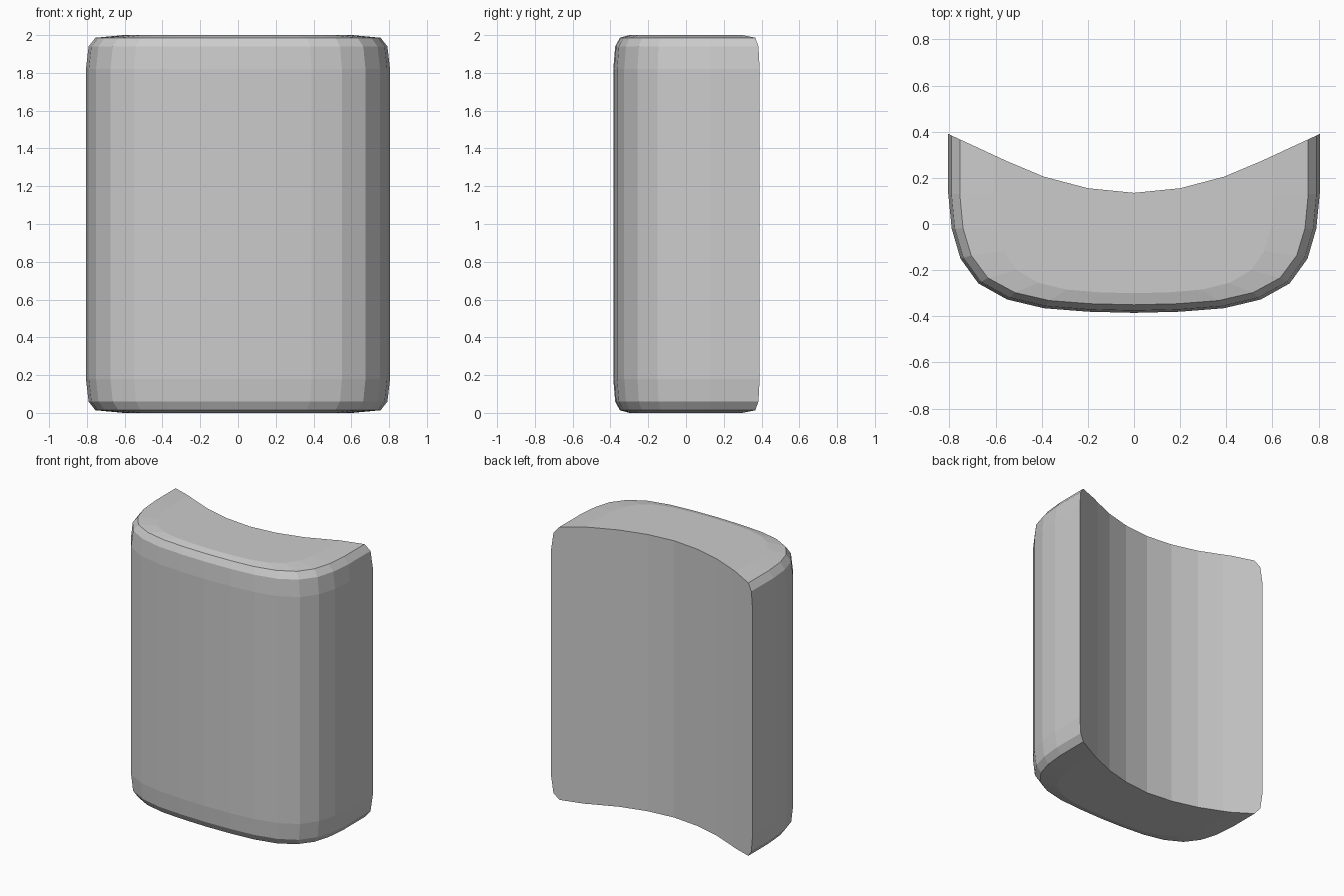
import bpy, bmesh

if "Cube" in bpy.data.objects:
    bpy.data.objects.remove(bpy.data.objects["Cube"])

# Half plan of the rounded front and of the concave back
FRONT = [(0, -.385), (.2, -.38), (.39, -.365), (.55, -.327), (.675, -.257),
         (.752, -.15), (.79, -.02), (.805, .13)]
BACK = [(0, .135), (.2, .155), (.39, .205), (.55, .272), (.805, .39)]
# Edge rounding: side inset, front inset, height
LEVELS = [(.2, .085, 0), (.05, .035, .014), (.014, .01, .06), (0, 0, .18)]
LEVELS += [(dx, dy, 2 - z) for dx, dy, z in reversed(LEVELS)]


def back_y(x):
    for (x0, y0), (x1, y1) in zip(BACK, BACK[1:]):
        if x <= x1:
            return y0 + (y1 - y0) * (x - x0) / (x1 - x0)
    return BACK[-1][1]


def ring(dx, dy):
    sx, sy = 1 - dx / .805, 1 - dy / .385
    half = [(x * sx, y * sy if y < 0 else y) for x, y in FRONT]
    half.append((.805 * sx, back_y(.805 * sx)))
    half += [(x, y) for x, y in reversed(BACK[:-1])]
    return half + [(-x, y) for x, y in reversed(half[1:-1])]


# Cushion-edged curved block, stacked ring by ring
bm = bmesh.new()
rings = [[bm.verts.new((x, y, z)) for x, y in ring(dx, dy)] for dx, dy, z in LEVELS]
n = len(rings[0])
for a, b in zip(rings, rings[1:]):
    for i in range(n):
        j = (i + 1) % n
        bm.faces.new((a[i], a[j], b[j], b[i]))
bm.faces.new(rings[0][::-1])
bm.faces.new(rings[-1])
bmesh.ops.recalc_face_normals(bm, faces=bm.faces)
mesh = bpy.data.meshes.new("curved_block")
bm.to_mesh(mesh)
bm.free()
block = bpy.data.objects.new("curved_block", mesh)
bpy.context.collection.objects.link(block)
